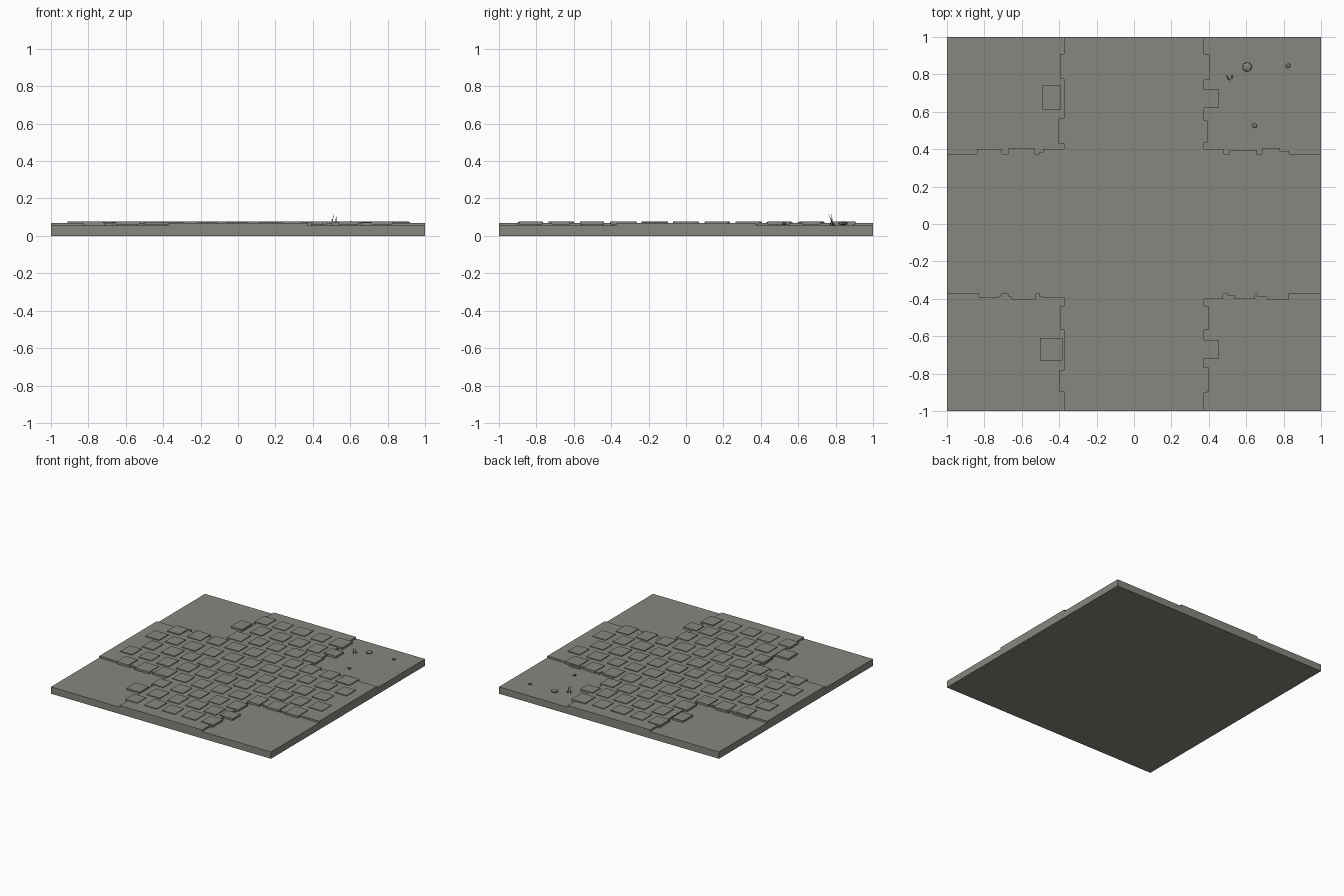
import bpy, bmesh, math, random
from mathutils import Matrix, Vector

if "Cube" in bpy.data.objects:
    bpy.data.objects.remove(bpy.data.objects["Cube"])

random.seed(4)
grey = bpy.data.materials.new("stone grey")
grey.diffuse_color = (0.25, 0.24, 0.21, 1)
grey.use_nodes = True
grey.node_tree.nodes["Principled BSDF"].inputs["Base Color"].default_value = grey.diffuse_color


def finish(bm, name):
    mesh = bpy.data.meshes.new(name)
    bm.to_mesh(mesh)
    bm.free()
    mesh.materials.append(grey)
    obj = bpy.data.objects.new(name, mesh)
    bpy.context.collection.objects.link(obj)
    return obj


def box(bm, x0, x1, y0, y1, z0, z1):
    m = (Matrix.Translation(((x0 + x1) / 2, (y0 + y1) / 2, (z0 + z1) / 2))
         @ Matrix.Diagonal((abs(x1 - x0), abs(y1 - y0), z1 - z0, 1)))
    bmesh.ops.create_cube(bm, size=1, matrix=m)


GROUND, ROAD, STONE = 0.056, 0.07, 0.076
A = 0.374  # half width of the road

# ground slab
bm = bmesh.new()
box(bm, -1, 1, -1, 1, 0, GROUND)
finish(bm, "ground_slab")

# raised crossroads
bm = bmesh.new()
ring = [(A, -1), (A, -A), (1, -A), (1, A), (A, A), (A, 1),
        (-A, 1), (-A, A), (-1, A), (-1, -A), (-A, -A), (-A, -1)]
face = bm.faces.new([bm.verts.new((x, y, GROUND)) for x, y in ring])
up = bmesh.ops.extrude_face_region(bm, geom=[face])
bmesh.ops.translate(bm, vec=(0, 0, ROAD - GROUND),
                    verts=[v for v in up["geom"] if isinstance(v, bmesh.types.BMVert)])
bmesh.ops.recalc_face_normals(bm, faces=bm.faces)
finish(bm, "crossroads")

# uneven kerb blocks: per corner (sign x, sign y), start, end, outer distance
kerbs_along_y = {
    (-1, 1): [(.775, .91, .395), (.46, .55, .39)],
    (1, 1): [(.79, .89, .40), (.48, .55, .385)],
    (-1, -1): [(.44, .565, .395), (.78, .885, .383)],
    (1, -1): [(.44, .56, .39), (.78, .90, .392)],
}
kerbs_along_x = {
    (-1, 1): [(.705, .84, .40), (.545, .67, .405), (.374, .505, .384)],
    (1, 1): [(.37, .455, .40), (.51, .62, .395), (.685, .78, .405)],
    (-1, -1): [(.71, .83, .387), (.54, .67, .391), (.374, .505, .387)],
    (1, -1): [(.37, .45, .391), (.50, .63, .383), (.66, .80, .391)],
}
bm = bmesh.new()
for (sx, sy), blocks in kerbs_along_y.items():
    for a, b, d in blocks:
        box(bm, sx * (A - .04), sx * d, sy * a, sy * b, GROUND, ROAD + .0005)
for (sx, sy), blocks in kerbs_along_x.items():
    for a, b, d in blocks:
        box(bm, sx * a, sx * b, sy * (A - .04), sy * d, GROUND, ROAD + .0005)
finish(bm, "kerb_blocks")

# paving stones in a running bond, the end ones overhanging the kerb
edge_stones = {(4, -1): (-.49, -.39, .61, .74), (-4, -1): (-.503, -.382, -.73, -.61),
               (4, 1): (.345, .455, .62, .72), (-4, 1): (.34, .455, -.72, -.62)}
bm = bmesh.new()
for row in range(-5, 6):
    y = row / 6
    xs = [k * .171 for k in range(-5, 6)] if row % 2 else [(k + .5) * .171 for k in range(-5, 5)]
    reach = .9 if abs(row) <= 2 else .45
    for x in xs:
        if abs(x) > reach:
            continue
        spec = edge_stones.get((row, int(math.copysign(1, x)))) if abs(x) > .4 else None
        if spec is None:
            w, d = random.uniform(.052, .064), random.uniform(.056, .067)
            cx, cy = x + random.uniform(-.008, .008), y + random.uniform(-.006, .006)
            spec = (cx - w, cx + w, cy - d, cy + d)
        box(bm, *spec, ROAD - .01, STONE + random.uniform(-.001, .001))
finish(bm, "paving_stones")

# pebbles on the grass corner
for x, y, r, h in [(.605, .84, .029, .012), (.825, .845, .014, .01), (.645, .525, .015, .01)]:
    bm = bmesh.new()
    bmesh.ops.create_icosphere(bm, subdivisions=1, radius=1,
                               matrix=Matrix.Translation((x, y, GROUND + .011))
                               @ Matrix.Diagonal((r, r, h, 1)))
    finish(bm, "pebble")

# grass tuft of thin leaning blades
bm = bmesh.new()
for foot, tip in [((.497, .79), (.515, .757, .125)), ((.522, .785), (.525, .775, .125)),
                  ((.51, .77), (.497, .785, .098)), ((.525, .795), (.52, .765, .105))]:
    low = Vector((*foot, GROUND))
    base = [bm.verts.new(low + Vector((.004 * math.cos(t), .004 * math.sin(t), 0)))
            for t in (0, 2.094, 4.189)]
    top = bm.verts.new(tip)
    bm.faces.new(base[::-1])
    for i in range(3):
        bm.faces.new((base[i], base[(i + 1) % 3], top))
finish(bm, "grass_tuft")
